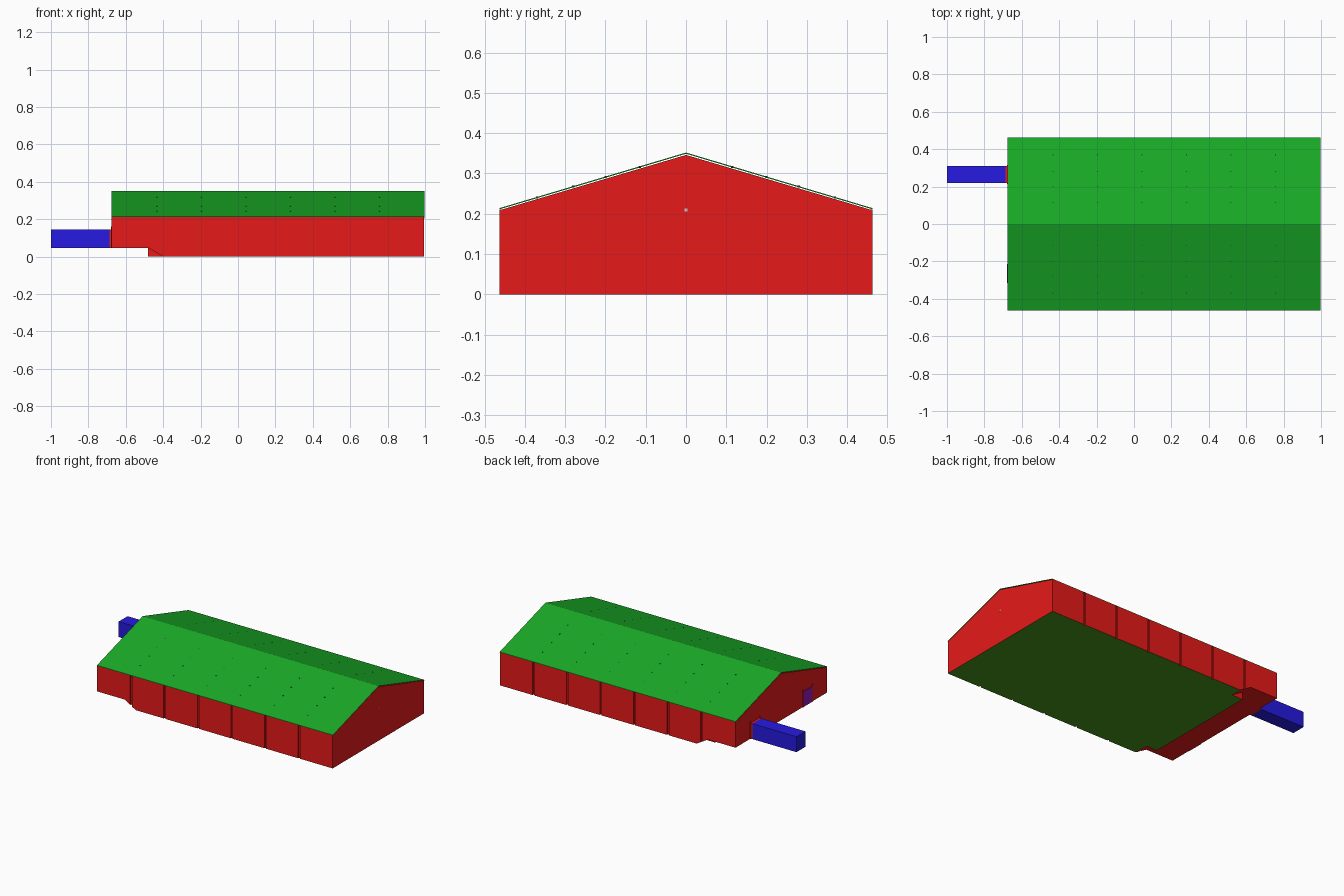
import bpy, bmesh
from mathutils import Vector

if "Cube" in bpy.data.objects:
    bpy.data.objects.remove(bpy.data.objects["Cube"])

X0, X1, W = -0.675, 0.995, 0.463       # hall ends and half width
EAVE, RIDGE, DOCK = 0.211, 0.349, 0.047
JOINTS = [-0.434 + 0.238 * i for i in range(6)]


def mat(name, rgb):
    m = bpy.data.materials.new(name)
    m.diffuse_color = (*rgb, 1)
    m.use_nodes = True
    m.node_tree.nodes["Principled BSDF"].inputs["Base Color"].default_value = m.diffuse_color
    return m


RED = mat("wall_red", (0.8, 0.01, 0.01))
GREEN = mat("roof_green", (0.01, 0.4, 0.02))
BLUE = mat("trailer_blue", (0.02, 0.01, 0.75))
PURPLE = mat("door_purple", (0.3, 0.01, 0.45))
OLIVE = mat("floor_olive", (0.06, 0.3, 0.01))
DARK = mat("vent_dark", (0.02, 0.08, 0.03))
WHITE = mat("lamp_white", (0.85, 0.85, 0.85))


def finish(name, bm, mats):
    bmesh.ops.recalc_face_normals(bm, faces=bm.faces[:])
    me = bpy.data.meshes.new(name)
    for m in mats:
        me.materials.append(m)
    if len(mats) > 1:                  # second material on undersides at ground level
        for f in bm.faces:
            if f.normal.z < -0.9 and f.calc_center_median().z < 0.01:
                f.material_index = 1
    bm.to_mesh(me)
    bm.free()
    ob = bpy.data.objects.new(name, me)
    bpy.context.collection.objects.link(ob)
    return ob


def add_prism(bm, pts, axis, a, b):
    """Extrude a 2D profile along x (points are y, z) or y (points are x, z)."""
    if axis == 'x':
        verts, d = [bm.verts.new((a, u, v)) for u, v in pts], Vector((b - a, 0, 0))
    else:
        verts, d = [bm.verts.new((u, a, v)) for u, v in pts], Vector((0, b - a, 0))
    ext = bmesh.ops.extrude_face_region(bm, geom=[bm.faces.new(verts)], use_keep_orig=True)
    bmesh.ops.translate(bm, vec=d, verts=[g for g in ext["geom"] if isinstance(g, bmesh.types.BMVert)])


def prism(name, pts, axis, a, b, *mats):
    bm = bmesh.new()
    add_prism(bm, pts, axis, a, b)
    return finish(name, bm, mats)


def rect(u0, u1, v0, v1):
    return [(u0, v0), (u1, v0), (u1, v1), (u0, v1)]


def bottom(x):
    """Lower wall edge: raised at the loading dock, then ramping to the ground."""
    return DOCK * min(1, max(0, (-0.40 - x) / 0.08))


# Gabled hall above dock level
C = W - 0.008
prism("hall", [(-C, DOCK), (C, DOCK), (C, EAVE), (0, RIDGE - 0.003), (-C, EAVE)], 'x', X0, X1, RED)

# Plinth below dock level: square in the middle, ramped at both sides
prism("plinth_middle", rect(-0.48, X1, 0, DOCK), 'y', -0.37, 0.39, RED, OLIVE)
for y0, y1, side in ((-C, -0.37, "front"), (0.39, C, "back")):
    prism("plinth_" + side, [(-0.48, DOCK), (-0.40, 0), (X1, 0), (X1, DOCK)], 'y', y0, y1, RED, OLIVE)

# Wall panels with narrow joints between them
ends = [X0 - 0.006] + JOINTS + [X1 + 0.006]
for side, name in ((-1, "front"), (1, "back")):
    bm = bmesh.new()
    for a, b in zip(ends, ends[1:]):
        a, b = a + 0.006, b - 0.006
        xs = [a] + [x for x in (-0.48, -0.40) if a < x < b] + [b]
        add_prism(bm, [(x, bottom(x)) for x in xs] + [(b, EAVE), (a, EAVE)],
                  'y', side * C, side * W, )
    finish(name + "_wall_panels", bm, [RED, OLIVE])

# Pitched roof sheet
prism("roof", [(-W, EAVE), (0, RIDGE), (W, EAVE), (W, EAVE + 0.003),
               (0, RIDGE + 0.003), (-W, EAVE + 0.003)], 'x', X0, X1 + 0.001, GREEN)

# Small vents in rows along the roof
bm = bmesh.new()
for x in JOINTS:
    for y in (0.115, 0.2, 0.28, 0.37):
        for s in (-1, 1):
            z = RIDGE - (RIDGE - EAVE) * y / W + 0.003
            add_prism(bm, rect(x - 0.003, x + 0.003, z - 0.004, z + 0.001),
                      'y', s * y - 0.003, s * y + 0.003)
finish("roof_vents", bm, [DARK])

# Loading doors with jambs; a trailer stands at the back one
for y, name in ((-0.265, "front"), (0.265, "back")):
    prism(name + "_dock_door", rect(y - 0.045, y + 0.045, DOCK, 0.145), 'x', X0 - 0.003, X0, PURPLE)
    for s in (-1, 1):
        j = y + s * 0.048
        prism(name + "_door_jamb", rect(j - 0.003, j + 0.003, DOCK, 0.16), 'x', X0 - 0.004, X0, RED)
prism("dock_shelter", rect(0.22, 0.31, DOCK, 0.146), 'x', -0.688, X0, RED)
prism("trailer", rect(0.22, 0.31, DOCK, 0.146), 'x', -1.0, -0.688, BLUE)

# Gable lamp
prism("gable_lamp", rect(-0.004, 0.004, 0.205, 0.213), 'x', X1, X1 + 0.002, WHITE)
